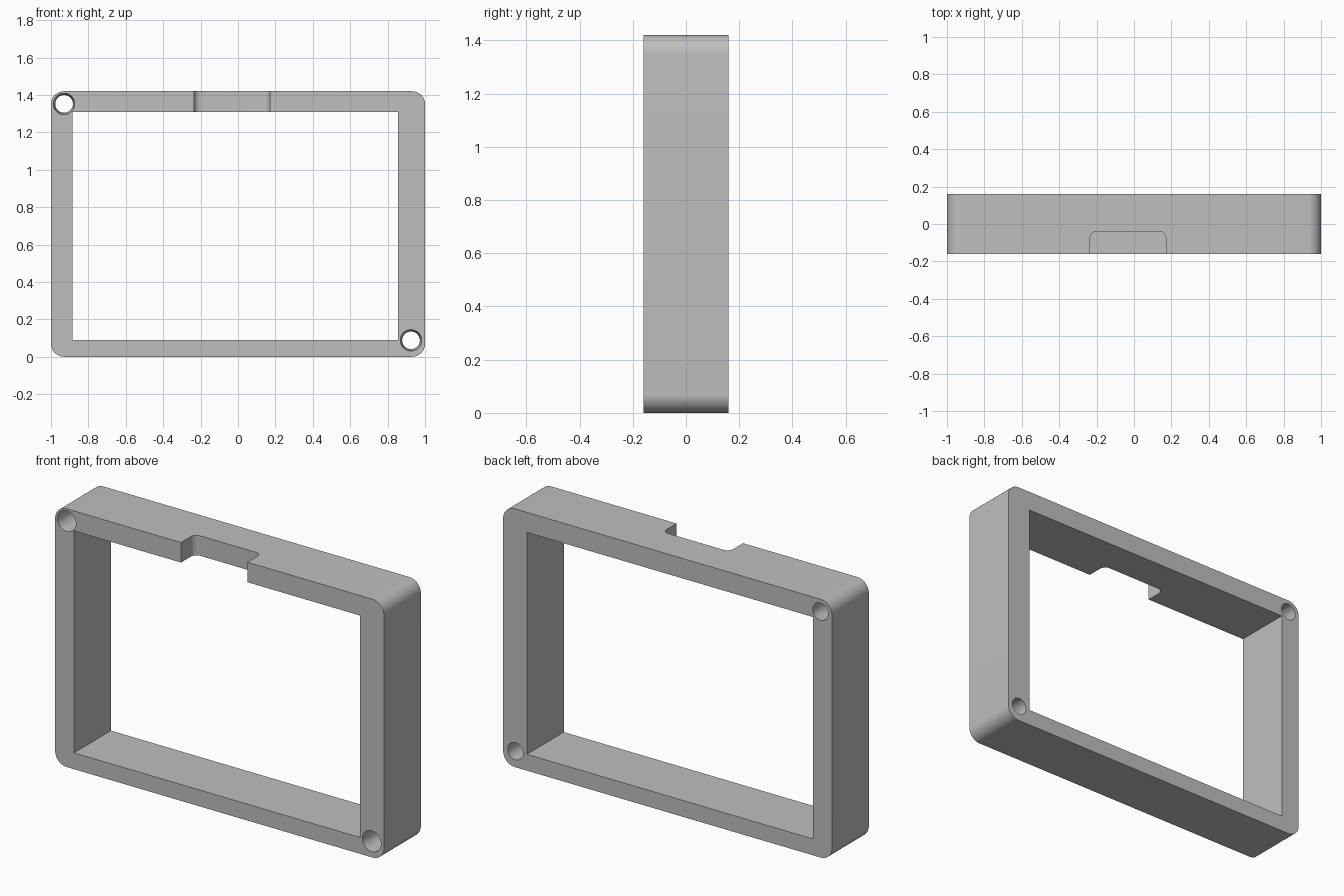
import bpy
import bmesh
from math import cos, sin, pi
from mathutils import Vector

if "Cube" in bpy.data.objects:
    bpy.data.objects.remove(bpy.data.objects["Cube"], do_unlink=True)

DEPTH = 0.16  # half thickness, front to back

grey = bpy.data.materials.new("light grey")
grey.use_nodes = True
colour = (0.52, 0.52, 0.52, 1)
grey.diffuse_color = colour
grey.node_tree.nodes["Principled BSDF"].inputs["Base Color"].default_value = colour


def rounded_rect(x0, x1, y0, y1, r, steps=12):
    """Outline of a rectangle with rounded corners."""
    if r == 0:
        return [(x0, y0), (x1, y0), (x1, y1), (x0, y1)]
    centres = [(x1 - r, y1 - r), (x0 + r, y1 - r), (x0 + r, y0 + r), (x1 - r, y0 + r)]
    return [(cx + r * cos(a), cy + r * sin(a))
            for q, (cx, cy) in enumerate(centres)
            for a in [(q + i / steps) * pi / 2 for i in range(steps + 1)]]


def circle(cx, cy, r, steps=48):
    return [(cx + r * cos(2 * pi * i / steps), cy + r * sin(2 * pi * i / steps))
            for i in range(steps)]


def loft(name, start, end):
    """Closed solid between two matching loops of 3D points."""
    bm = bmesh.new()
    a = [bm.verts.new(p) for p in start]
    b = [bm.verts.new(p) for p in end]
    bm.faces.new(a)
    bm.faces.new(b[::-1])
    for i in range(len(a)):
        j = (i + 1) % len(a)
        bm.faces.new((a[i], b[i], b[j], a[j]))
    bmesh.ops.recalc_face_normals(bm, faces=bm.faces)
    mesh = bpy.data.meshes.new(name)
    bm.to_mesh(mesh)
    bm.free()
    mesh.materials.append(grey)
    obj = bpy.data.objects.new(name, mesh)
    bpy.context.collection.objects.link(obj)
    return obj


def along_y(name, front, back, y):
    return loft(name, [Vector((x, -y, z)) for x, z in front],
                [Vector((x, y, z)) for x, z in back])


# Outer block with rounded corners
outline = rounded_rect(-1, 1, 0, 1.42, 0.07)
frame = along_y("frame", outline, outline, DEPTH)

# Rectangular opening
inner = rounded_rect(-0.885, 0.855, 0.09, 1.31, 0)
cutters = [along_y("opening_cutter", inner, inner, 0.3)]

# Notch in the front of the top bar, with rounded inner corners
notch = rounded_rect(-0.235, 0.17, -0.4, -0.04, 0.035)
cutters.append(loft("notch_cutter", [Vector((x, y, 1.2)) for x, y in notch],
                    [Vector((x, y, 1.6)) for x, y in notch]))

# Tapered screw holes in two opposite corners, wider at the front
for cx, cz in [(-0.93, 1.352), (0.925, 0.088)]:
    cutters.append(along_y("hole_cutter", circle(cx, cz, 0.0572),
                           circle(cx, cz, 0.0468), DEPTH + 0.01))

# Cut the frame, then discard the cutters
for cutter in cutters:
    cutter.hide_render = True
    mod = frame.modifiers.new(cutter.name, 'BOOLEAN')
    mod.operation = 'DIFFERENCE'
    mod.solver = 'EXACT'
    mod.object = cutter

bpy.ops.object.select_all(action='DESELECT')
frame.select_set(True)
bpy.context.view_layer.objects.active = frame
for mod in list(frame.modifiers):
    bpy.ops.object.modifier_apply(modifier=mod.name)
for cutter in cutters:
    bpy.data.objects.remove(cutter, do_unlink=True)

bpy.ops.object.shade_smooth_by_angle(angle=pi / 6)
